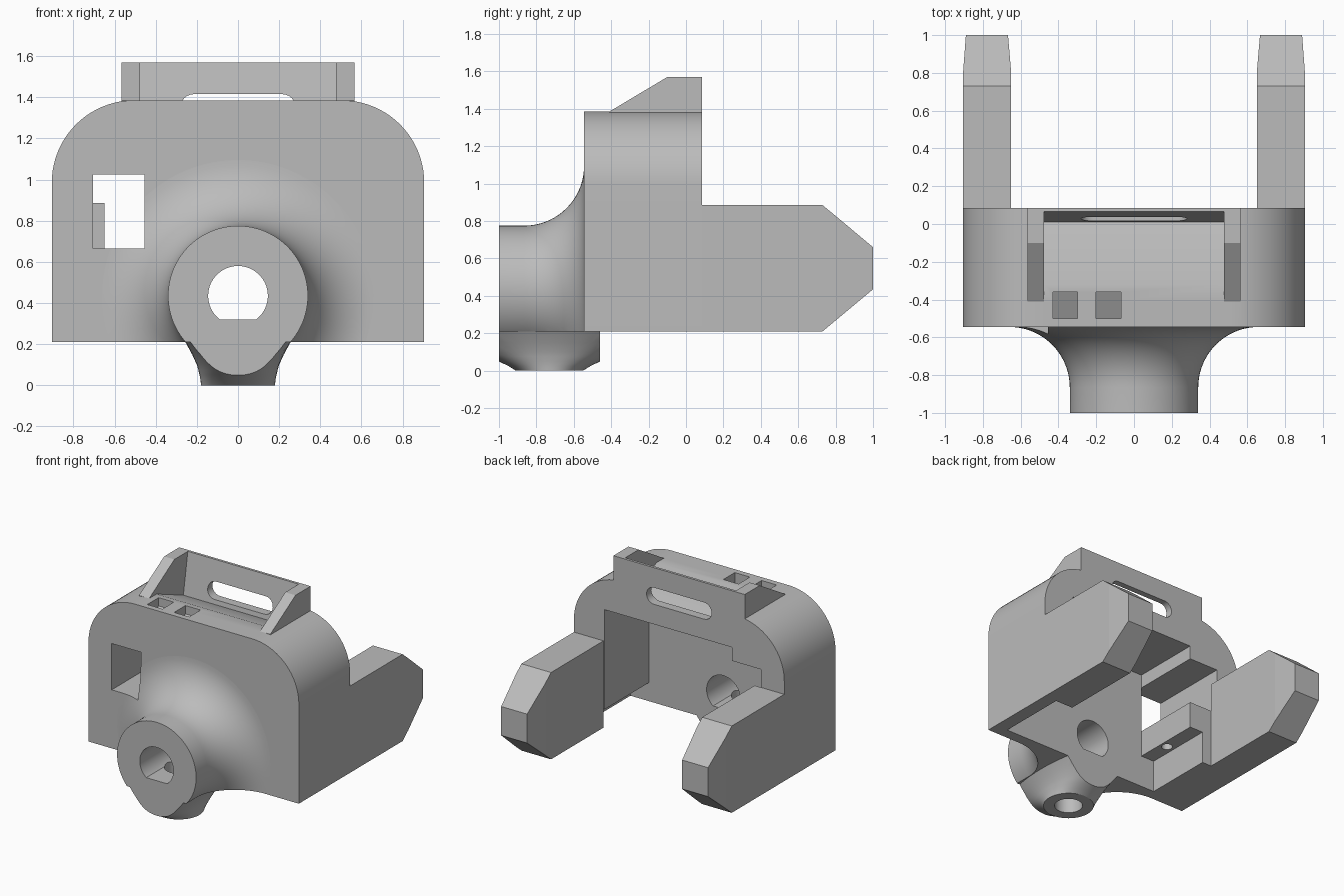
import bpy, bmesh, math
from mathutils import Vector

cube = bpy.data.objects.get("Cube")
if cube:
    bpy.data.objects.remove(cube, do_unlink=True)

grey = bpy.data.materials.new("plain_grey")
grey.use_nodes = True
COLOUR = (0.5, 0.5, 0.5, 1)
grey.diffuse_color = COLOUR
grey.node_tree.nodes["Principled BSDF"].inputs["Base Color"].default_value = COLOUR


def loft(name, rings):
    """Skin a list of equal-length rings and cap both ends."""
    bm = bmesh.new()
    loops = [[bm.verts.new(p) for p in ring] for ring in rings]
    n = len(loops[0])
    for a, b in zip(loops, loops[1:]):
        for i in range(n):
            j = (i + 1) % n
            bm.faces.new((a[i], a[j], b[j], b[i]))
    bm.faces.new(loops[0][::-1])
    bm.faces.new(loops[-1])
    bmesh.ops.recalc_face_normals(bm, faces=bm.faces[:])
    mesh = bpy.data.meshes.new(name)
    bm.to_mesh(mesh)
    bm.free()
    mesh.materials.append(grey)
    ob = bpy.data.objects.new(name, mesh)
    bpy.context.collection.objects.link(ob)
    return ob


def along_x(name, profile, x0, x1):
    return loft(name, [[(x, y, z) for y, z in profile] for x in (x0, x1)])


def along_y(name, profile, y0, y1):
    return loft(name, [[(x, y, z) for x, z in profile] for y in (y0, y1)])


def box(name, x0, x1, y0, y1, z0, z1):
    return along_x(name, [(y0, z0), (y1, z0), (y1, z1), (y0, z1)], x0, x1)


def arc(cx, cz, r, start, end, steps):
    """Points on an arc, angles in degrees."""
    angles = [math.radians(start + (end - start) * i / steps) for i in range(steps + 1)]
    return [(cx + r * math.cos(a), cz + r * math.sin(a)) for a in angles]


def ellipse(cx, cy, z, a, b, n=64):
    return [(cx + a * math.cos(math.tau * i / n), cy + b * math.sin(math.tau * i / n), z)
            for i in range(n)]


def combine(ob, others, mode="DIFFERENCE"):
    """Apply a boolean with each helper in turn."""
    for other in others:
        mod = ob.modifiers.new("boolean", "BOOLEAN")
        mod.operation, mod.solver, mod.object = mode, "EXACT", other
        bpy.context.view_layer.objects.active = ob
        bpy.ops.object.modifier_apply(modifier=mod.name)


# Housing: round-shouldered block with a raised clip on top
FRONT, BACK, BASE, TOP = -0.545, 0.085, 0.21, 1.385
shoulders = arc(0.505, 0.985, 0.4, 0, 90, 20) + arc(-0.505, 0.985, 0.4, 90, 180, 20)
housing = along_y("housing", [(-0.905, BASE), (0.905, BASE)] + shoulders, FRONT, BACK)
clip = along_x("clip_block", [(-0.41, TOP), (-0.1, 1.57), (BACK, 1.57), (BACK, 1.2), (-0.41, 1.2)],
               -0.565, 0.565)
combine(housing, [clip], "UNION")

# Cutters for the openings
ramp = along_x("ramp_cutter", [(-0.7, TOP), (-0.32, TOP), (0.01, 1.25), (0.065, 1.57),
                               (0.07, 1.7), (-0.7, 1.7)], -0.477, 0.477)
slot_shape = arc(0.215, 1.35, 0.065, -90, 90, 12) + arc(-0.215, 1.35, 0.065, 90, 270, 12)
slot = along_y("slot_cutter", slot_shape, -0.02, 0.2)
pits = [along_x("pit_cutter", [(-0.5, 1.25), (-0.36, 1.32), (-0.36, 1.5), (-0.5, 1.5)], x, x + 0.13)
        for x in (-0.43, -0.2)]
cavity = box("cavity_cutter", -0.455, 0.64, -0.46, 0.2, 0, 1.13)
side_pocket = box("side_pocket_cutter", 0.5, 0.8, -0.46, 0.2, 0, 0.355)
low_pocket = box("low_pocket_cutter", -0.57, -0.4, -0.46, 0.2, 0, 0.46)
window = box("window_cutter", -0.705, -0.455, -0.8, 0.2, 0.665, 1.025)
screw = loft("screw_cutter", [ellipse(-0.51, -0.24, z, 0.04, 0.04, 24) for z in (0.4, 0.7)])
axle = along_y("axle_cutter", arc(0, 0.435, 0.145, -52, 232, 48), -1.2, -0.4)
set_screw = loft("set_screw_cutter", [ellipse(0, -0.73, z, 0.1, 0.1, 32) for z in (-0.1, 0.4)])
combine(housing, [ramp, slot, *pits, cavity, side_pocket, low_pocket, window, screw, axle])

# Neck: tube that flares out into the front of the housing
stations = [(-1, 0.34)]
stations += [(z, r) for r, z in arc(0.66, -0.865, 0.32, 180, 90, 18)]
stations.append((-0.53, 0.66))
neck = loft("neck", [[(x, y, z) for x, z in arc(0, 0.435, r, 0, 356.25, 95)] for y, r in stations])
underside = box("underside_cutter", -1, 1, -1.2, 0, -0.5, BASE)
combine(neck, [underside, window, axle, set_screw])

# Boss: flared foot below the neck, trimmed flat at front and back
foot = [(0, 0.18, 0.18), (0.025, 0.182, 0.22), (0.05, 0.187, 0.272), (0.075, 0.193, 0.32),
        (0.1, 0.2, 0.37), (0.15, 0.223, 0.47), (0.2, 0.25, 0.6), (0.25, 0.28, 0.75)]
boss = loft("boss", [ellipse(0, -0.73, z, a, b) for z, a, b in foot])
trims = [box("trim_cutter", -1, 1, y, y + 1, -1, 1) for y in (-2, -0.46)]
combine(boss, trims + [set_screw])

# Arms: bars reaching back, with chamfered tips
for side, sign in (("left", 1), ("right", -1)):
    sections = [(BACK, 0.65, 0.905, 0.21, 0.885), (0.73, 0.65, 0.905, 0.21, 0.885),
                (0.8, 0.65, 0.905, 0.268, 0.827), (1, 0.667, 0.89, 0.435, 0.66)]
    loft(side + "_arm", [[(sign * x0, y, z0), (sign * x1, y, z0), (sign * x1, y, z1), (sign * x0, y, z1)]
                         for y, x0, x1, z0, z1 in sections])

# Remove helpers and shade the round parts
for helper in [clip, ramp, slot, *pits, cavity, side_pocket, low_pocket, window, screw, axle,
               set_screw, underside, *trims]:
    bpy.data.objects.remove(helper, do_unlink=True)
bpy.ops.object.select_all(action="DESELECT")
for ob in (housing, neck, boss):
    ob.select_set(True)
    bpy.context.view_layer.objects.active = ob
bpy.ops.object.shade_smooth_by_angle(angle=math.radians(25))
